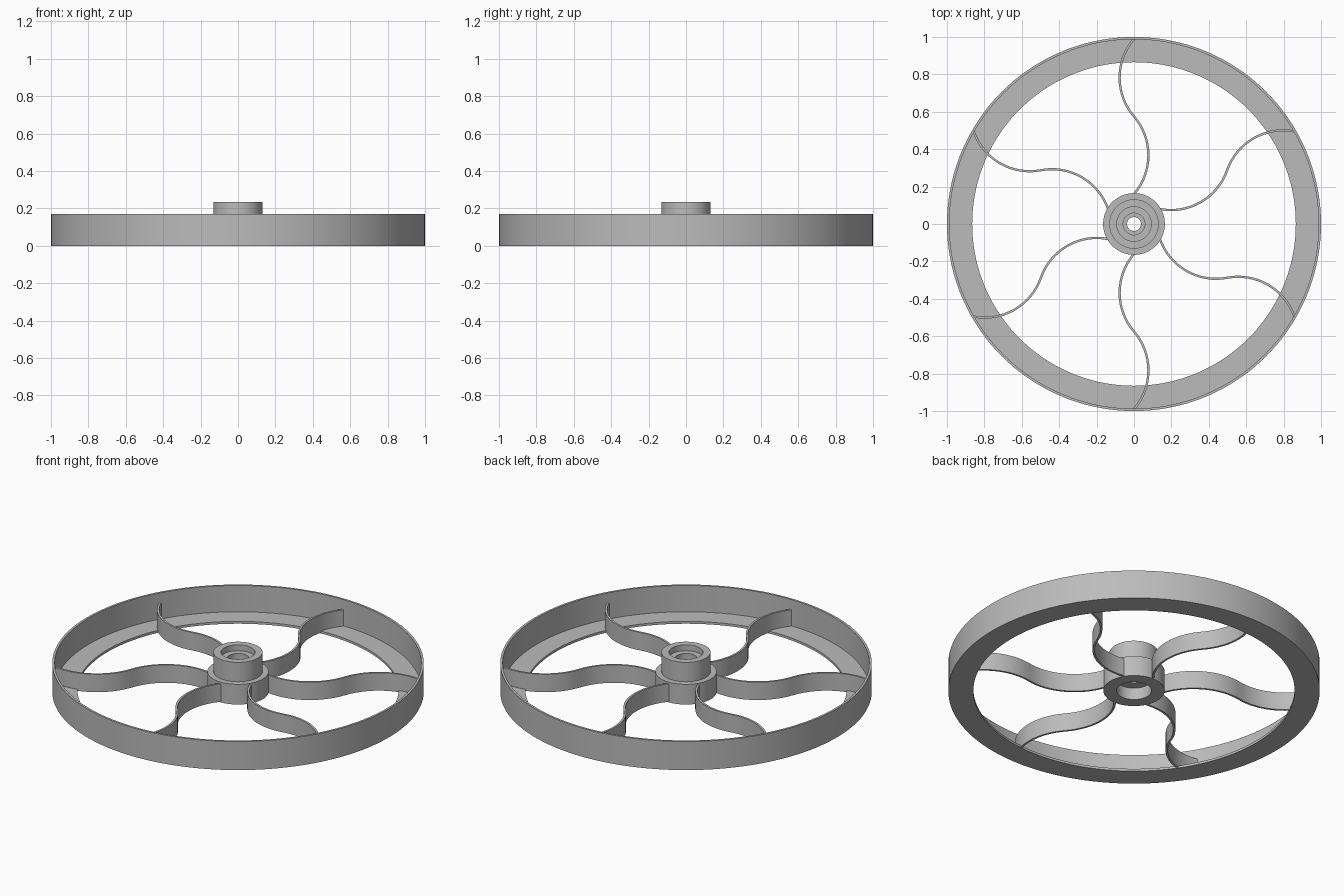
import bpy, math

cube = bpy.data.objects.get("Cube")
if cube:
    bpy.data.objects.remove(cube, do_unlink=True)

GREY = (0.5, 0.5, 0.5, 1)
metal = bpy.data.materials.new("plain grey")
metal.use_nodes = True
metal.diffuse_color = GREY
metal.node_tree.nodes["Principled BSDF"].inputs["Base Color"].default_value = GREY


def make_object(name, verts, faces):
    mesh = bpy.data.meshes.new(name)
    mesh.from_pydata(verts, [], faces)
    mesh.materials.append(metal)
    obj = bpy.data.objects.new(name, mesh)
    bpy.context.collection.objects.link(obj)
    bpy.ops.object.select_all(action='DESELECT')
    obj.select_set(True)
    bpy.context.view_layer.objects.active = obj
    bpy.ops.object.shade_smooth_by_angle(angle=math.radians(30))
    return obj


def lathe(name, profile, segments):
    """Turn a closed (radius, height) profile, listed anticlockwise, about z."""
    n = len(profile)
    verts, faces = [], []
    for s in range(segments):
        a = math.tau * s / segments
        verts += [(r * math.cos(a), r * math.sin(a), z) for r, z in profile]
        t = (s + 1) % segments
        for i in range(n):
            j = (i + 1) % n
            faces.append((s * n + i, t * n + i, t * n + j, s * n + j))
    return make_object(name, verts, faces)


# Rim: thin upright band with a flat flange around the bottom
lathe("rim", [(0.865, 0), (1, 0), (1, 0.17), (0.987, 0.17),
              (0.987, 0.014), (0.865, 0.014)], 144)

# Hub: wide collar, raised boss, stepped bore
lathe("hub", [(0.094, 0), (0.165, 0), (0.165, 0.12), (0.132, 0.12),
              (0.132, 0.235), (0.092, 0.235), (0.092, 0.2), (0.058, 0.2),
              (0.058, 0.12), (0.037, 0.12), (0.037, 0.07), (0.094, 0.07)], 72)

# Spokes: two opposed arcs forming an S, drawn as upright strips
START, END, BULGE = 0.16, 0.99, 0.077
SPOKE_BOTTOM, SPOKE_TOP, HALF_THICK = 0.004, 0.11, 0.006
STEPS = 16


def s_curve():
    half = (END - START) / 4
    radius = (half ** 2 + BULGE ** 2) / (2 * BULGE)
    sweep = math.asin(half / radius)
    points = []
    for arc, side in enumerate((-1, 1)):
        centre = START + half * (1 + 2 * arc)
        for k in range(arc, STEPS + 1):
            a = sweep * (2 * k / STEPS - 1)
            offset = radius * math.cos(a) - (radius - BULGE)
            tilt = -side * a
            points.append((centre + radius * math.sin(a), side * offset, tilt))
    return points


def spoke(name, angle):
    verts, faces = [], []
    c, s = math.cos(angle), math.sin(angle)
    for x, y, tilt in s_curve():
        for side, z in ((-1, SPOKE_BOTTOM), (1, SPOKE_BOTTOM),
                        (1, SPOKE_TOP), (-1, SPOKE_TOP)):
            px = x - side * HALF_THICK * math.sin(tilt)
            py = y + side * HALF_THICK * math.cos(tilt)
            verts.append((px * c - py * s, px * s + py * c, z))
    rings = len(verts) // 4
    for r in range(rings - 1):
        for i in range(4):
            j = (i + 1) % 4
            faces.append((r * 4 + i, r * 4 + j, r * 4 + 4 + j, r * 4 + 4 + i))
    last = 4 * (rings - 1)
    faces += [(3, 2, 1, 0), (last, last + 1, last + 2, last + 3)]
    obj = make_object(name, verts, faces)
    obj.data.flip_normals() if obj.data.polygons[0].normal.z > 0 else None
    return obj


for i in range(6):
    spoke(f"spoke_{i + 1}", math.radians(30 + 60 * i))
